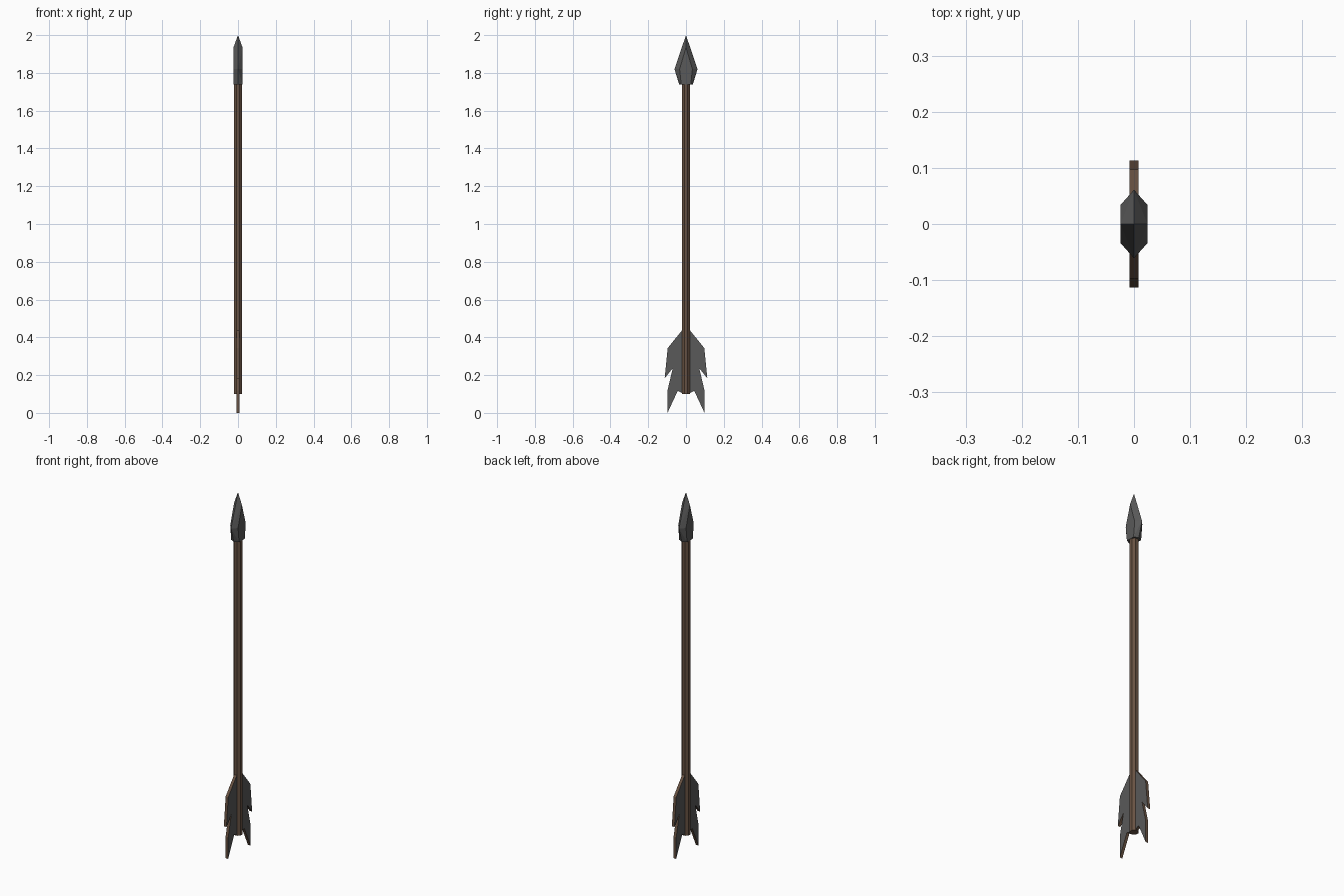
import bpy, bmesh, math

if "Cube" in bpy.data.objects:
    bpy.data.objects.remove(bpy.data.objects["Cube"])


def material(name, rgb):
    m = bpy.data.materials.new(name)
    m.diffuse_color = (*rgb, 1)
    m.use_nodes = True
    m.node_tree.nodes["Principled BSDF"].inputs["Base Color"].default_value = m.diffuse_color
    return m


WOOD = material("brown wood", (0.14, 0.085, 0.055))
GREY = material("dark grey", (0.10, 0.10, 0.10))


def finish(name, bm, mats):
    bmesh.ops.recalc_face_normals(bm, faces=bm.faces)
    me = bpy.data.meshes.new(name)
    bm.to_mesh(me)
    bm.free()
    for m in mats:
        me.materials.append(m)
    ob = bpy.data.objects.new(name, me)
    bpy.context.collection.objects.link(ob)
    return ob


# Shaft: octagonal rod
bpy.ops.mesh.primitive_cylinder_add(vertices=8, radius=0.0235, depth=1.66,
                                    location=(0, 0, 0.93),
                                    rotation=(0, 0, math.pi / 8))
shaft = bpy.context.object
shaft.name = "shaft"
shaft.data.materials.append(WOOD)

# Arrowhead: flat-sided bevelled blade, convex hull of its corners
corners = [(0, 0, 2.0)]
for s in (-1, 1):
    corners += [(0, s * 0.061, 1.82), (0, s * 0.036, 1.738), (s * 0.024, 0, 1.935)]
    for t in (-1, 1):
        corners += [(s * 0.024, t * 0.034, 1.82), (s * 0.024, t * 0.025, 1.738)]
bm = bmesh.new()
for c in corners:
    bm.verts.new(c)
bmesh.ops.convex_hull(bm, input=bm.verts)
bmesh.ops.dissolve_limit(bm, angle_limit=0.01, verts=bm.verts, edges=bm.edges)
finish("arrowhead", bm, [GREY])

# Fletching: barbed feather plates, grey sides with brown rims
PROFILE = [(0.01, 0.44), (0.021, 0.437), (0.097, 0.343), (0.113, 0.183),
           (0.070, 0.237), (0.098, 0.118), (0.098, 0.0), (0.044, 0.116),
           (0.02, 0.105), (0.01, 0.105)]
for side, label in ((1, "back"), (-1, "front")):
    bm = bmesh.new()
    face = bm.faces.new([bm.verts.new((-0.008, side * y, z)) for y, z in PROFILE])
    ext = bmesh.ops.extrude_face_region(bm, geom=[face])
    new = [g for g in ext["geom"] if isinstance(g, bmesh.types.BMVert)]
    bmesh.ops.translate(bm, verts=new, vec=(0.016, 0, 0))
    bm.normal_update()
    for f in bm.faces:
        f.material_index = 0 if abs(f.normal.x) > 0.9 else 1
    finish(label + "_feather", bm, [GREY, WOOD])
